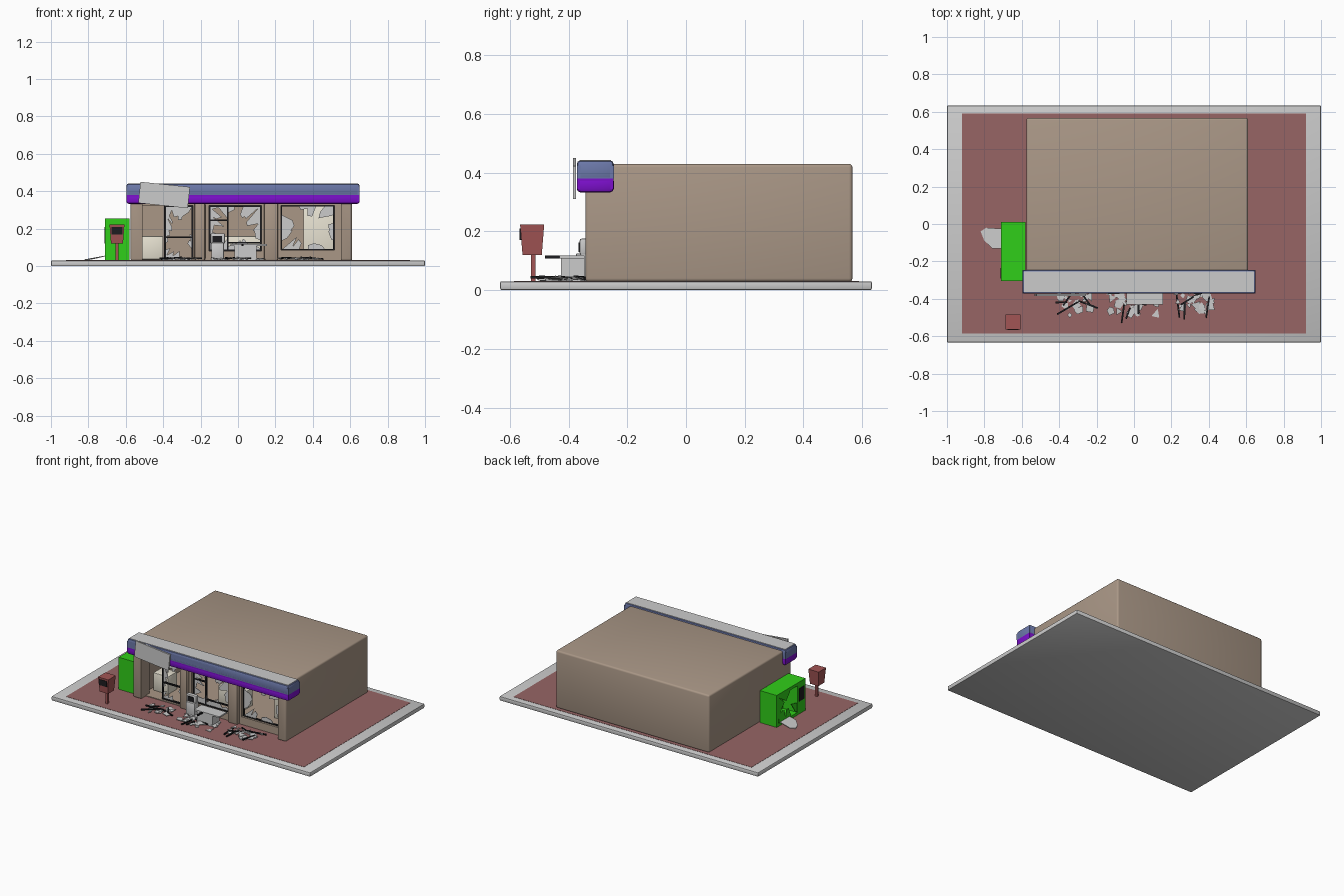
import bpy, bmesh, math, random
from mathutils import Vector, Matrix

if "Cube" in bpy.data.objects:
    bpy.data.objects.remove(bpy.data.objects["Cube"])
random.seed(4)

def mat(name, r, g, b):
    m = bpy.data.materials.new(name)
    m.diffuse_color = (r, g, b, 1)
    m.use_nodes = True
    m.node_tree.nodes["Principled BSDF"].inputs["Base Color"].default_value = m.diffuse_color
    return m

TAN = mat("tan_wall", .40, .31, .24)
RED = mat("red_paving", .31, .13, .13)
BOXRED = mat("red_box", .36, .09, .09)
BLUE = mat("blue_band", .15, .19, .40)
PURPLE = mat("purple_band", .2, .005, .6)
GREEN = mat("green", .03, .62, .01)
CREAM = mat("cream", .8, .76, .64)
BLACK = mat("black", .012, .012, .014)

def finish(bm, name, m=None):
    bmesh.ops.recalc_face_normals(bm, faces=bm.faces[:])
    me = bpy.data.meshes.new(name)
    bm.to_mesh(me)
    bm.free()
    ob = bpy.data.objects.new(name, me)
    bpy.context.collection.objects.link(ob)
    if m:
        me.materials.append(m)
    return ob

def smooth(ob):
    bpy.ops.object.select_all(action='DESELECT')
    ob.select_set(True)
    bpy.context.view_layer.objects.active = ob
    bpy.ops.object.shade_smooth_by_angle(angle=math.radians(35))

def box(name, x, y, z, m=None, bevel=0, seg=2, taper=1):
    """Box from (min, max) ranges; taper scales the bottom."""
    bm = bmesh.new()
    bmesh.ops.create_cube(bm, size=1)
    c = [(r[0] + r[1]) / 2 for r in (x, y, z)]
    s = [r[1] - r[0] for r in (x, y, z)]
    for v in bm.verts:
        k = taper if v.co.z < 0 else 1
        v.co = (c[0] + v.co.x * s[0] * k, c[1] + v.co.y * s[1] * k, c[2] + v.co.z * s[2])
    if bevel:
        bmesh.ops.bevel(bm, geom=bm.edges[:], offset=bevel, segments=seg, profile=.5, affect='EDGES')
    ob = finish(bm, name, m)
    if bevel:
        smooth(ob)
    return ob

def cut(ob, *ranges):
    """Subtract boxes and bake the result."""
    cutters = []
    for r in ranges:
        c = box("cutter", *r)
        c.hide_render = True
        md = ob.modifiers.new("cut", 'BOOLEAN')
        md.object, md.operation, md.solver = c, 'DIFFERENCE', 'EXACT'
        cutters.append(c)
    bpy.context.view_layer.update()
    me = bpy.data.meshes.new_from_object(ob.evaluated_get(bpy.context.evaluated_depsgraph_get()))
    ob.modifiers.clear()
    ob.data = me
    for c in cutters:
        bpy.data.objects.remove(c)
    smooth(ob)

def prism(bm, pts, depth):
    """Extruded polygon from 3D points."""
    n = len(pts)
    a = [bm.verts.new(p) for p in pts]
    b = [bm.verts.new(Vector(p) + Vector(depth)) for p in pts]
    bm.faces.new(a)
    bm.faces.new(b[::-1])
    for i in range(n):
        bm.faces.new((a[i], b[i], b[(i + 1) % n], a[(i + 1) % n]))

def broken_pane(name, u, v, place, depth, m=None, reach=.6, n=22, keep=.75):
    """Jagged shards growing inward from the border of a rectangle."""
    bm = bmesh.new()
    w, h = u[1] - u[0], v[1] - v[0]
    c = Vector(((u[0] + u[1]) / 2, (v[0] + v[1]) / 2))
    def rim(t):
        t = t % 1 * 2 * (w + h)
        if t < w: return Vector((u[0] + t, v[0]))
        if t < w + h: return Vector((u[1], v[0] + t - w))
        if t < 2 * w + h: return Vector((u[1] - (t - w - h), v[1]))
        return Vector((u[0], v[1] - (t - 2 * w - h)))
    for i in range(n):
        if random.random() > keep:
            continue
        a, b = rim(i / n), rim((i + 1) / n)
        k1, k2 = random.uniform(.1, reach), random.uniform(.1, reach)
        pts = [a, b, b.lerp(c, k2), a.lerp(c, k1)]
        prism(bm, [place(p.x, p.y) for p in pts], depth)
    return finish(bm, name, m)

def frame(name, x, z, y, t=.008, bars_x=(), bars_z=()):
    """Thin dark window frame with optional glazing bars."""
    yy = (y - .006, y + .006)
    for i, px in enumerate((x[0], x[1] - t) + tuple(bars_x)):
        box(f"{name}_upright_{i}", (px, px + t), yy, z, BLACK)
    for i, (pz, x0, x1) in enumerate([(z[0], *x), (z[1] - t, *x)] + list(bars_z)):
        box(f"{name}_rail_{i}", (x0, x1), yy, (pz, pz + t), BLACK)

# ground slab and paving
box("ground_slab", (-1, 1), (-.633, .633), (0, .03), None, .006)
box("paving", (-.92, .92), (-.585, .59), (.02, .0315), RED)

# building shell with recessed shop front and openings
shell = box("building_shell", (-.575, .61), (-.343, .567), (.028, .43), TAN, .012, 3)
W1, W2, W3 = ((-.51, -.24), (.036, .325)), ((-.155, .125), (.08, .325)), ((.23, .515), (.085, .325))
cut(shell, ((-.51, .55), (-.5, -.29), (.031, .345)),
    ((-.54, .575), (-.25, .53), (.036, .395)),
    *[(x, (-.3, -.24), z) for x, z in (W1, W2, W3)])

# rounded pilasters between openings
for i, (a, b) in enumerate(((-.232, -.175), (.14, .215))):
    box(f"pilaster_{i}", (a, b), (-.315, -.27), (.03, .34), TAN, .01)

# window frames and broken glass
frame("door_frame", (-.395, -.24), (.036, .325), -.27, .009, (), [(.15, -.395, -.24)])
frame("middle_frame", *W2, -.27, .008, (-.06,), [(.24, -.155, -.06), (.12, -.06, .125)])
frame("right_frame", *W3, -.27, .006)
for nm, x, z in (("door_glass", (-.392, -.243), W1[1]), ("middle_glass", *W2), ("right_glass", *W3)):
    broken_pane(nm, x, z, lambda a, b: (a, -.272, b), (0, .004, 0))

# interior counters and cabinet
box("left_counter", (-.515, -.40), (-.2, -.1), (.036, .16), CREAM, .004)
box("middle_counter", (-.07, .13), (-.12, -.02), (.036, .16), CREAM, .004)
box("cabinet", (.35, .56), (-.1, .1), (.036, .32), CREAM, .004)

# canopy bands
box("canopy_lower_band", (-.597, .65), (-.372, -.246), (.333, .383), PURPLE, .012, 2)
box("canopy_upper_band", (-.597, .65), (-.372, -.246), (.372, .441), BLUE, .012, 2)
box("canopy_middle", (-.5968, .6498), (-.3718, -.2462), (.345, .38), PURPLE)
box("canopy_join", (-.597, .65), (-.372, -.246), (.38, .425), BLUE)
box("canopy_cap", (-.588, .641), (-.363, -.255), (.43, .4425))

# crooked blank sign plate
sign = box("tilted_sign", (-.133, .133), (-.005, .005), (-.057, .057))
sign.matrix_world = Matrix.Translation((-.395, -.38, .38)) @ Matrix.Rotation(math.radians(6), 4, 'Y')

# green side cabinet with smashed side
GX, GY, GZ = (-.71, -.58), (-.305, .012), (.03, .255)
cab = box("green_cabinet", GX, GY, GZ, GREEN)
cut(cab, ((-.73, -.60), (-.215, -.008), (.05, .235)))
broken_pane("green_cabinet_shards", (-.215, -.008), (.05, .235), lambda a, b: (-.708, a, b),
            (.005, 0, 0), GREEN, .7, 12, .7)
box("green_cabinet_panel", (-.713, -.70), (-.292, -.235), (.12, .21), BLACK)
bm = bmesh.new()
prism(bm, [(-.82, -.04, .032), (-.80, -.09, .032), (-.76, -.13, .04), (-.71, -.13, .052),
           (-.71, -.025, .052), (-.79, -.02, .034)], (0, 0, .004))
finish(bm, "fallen_cabinet_panel")

# red box on a post
box("red_box_post", (-.655, -.64), (-.528, -.513), (.03, .125), BOXRED)
box("red_box_body", (-.687, -.607), (-.565, -.483), (.12, .223), BOXRED, taper=.8)
box("red_box_window", (-.676, -.618), (-.567, -.55), (.17, .21), BLACK)

# tipped kiosk and small table in front of the middle window
box("kiosk_body", (-.143, -.075), (-.375, -.325), (.03, .125), None, .005)
box("kiosk_head", (-.147, -.07), (-.362, -.335), (.12, .175), None, .006)
box("kiosk_screen", (-.135, -.085), (-.366, -.355), (.13, .162), BLACK)
box("table_body", (-.02, .10), (-.425, -.345), (.03, .11))
box("table_top", (-.04, .155), (-.43, -.345), (.108, .118))
box("table_bar", (.02, .03), (-.48, -.43), (.108, .118), BLACK)

# debris piles: glass shards and bent frame sticks
def debris(name, x, y, shards, sticks):
    bm = bmesh.new()
    for _ in range(shards):
        c = Vector((random.uniform(*x), random.uniform(*y), random.uniform(.032, .042)))
        r, n, a0 = random.uniform(.01, .032), random.choice((3, 4, 5)), random.uniform(0, 6.28)
        tilt = random.uniform(-.2, .2)
        pts = []
        for i in range(n):
            a, q = a0 + 6.283 * i / n, r * random.uniform(.7, 1.2)
            pts.append(c + Vector((q * math.cos(a), q * math.sin(a), q * math.cos(a) * tilt)))
        prism(bm, pts, (0, 0, .004))
    finish(bm, name + "_glass_debris")
    bm = bmesh.new()
    for _ in range(sticks):
        rot = Matrix.Translation((random.uniform(*x), random.uniform(*y), .042)) \
            @ Matrix.Rotation(random.uniform(0, 3.14), 4, 'Z') @ Matrix.Rotation(random.uniform(-.08, .08), 4, 'Y')
        bmesh.ops.create_cube(bm, size=1, matrix=rot @ Matrix.Diagonal((random.uniform(.06, .13), .009, .008, 1)))
    finish(bm, name + "_frame_debris", BLACK)

debris("left", (-.41, -.23), (-.51, -.36), 18, 5)
debris("middle", (-.13, .12), (-.49, -.35), 34, 3)
debris("right", (.22, .43), (-.48, -.35), 26, 6)
